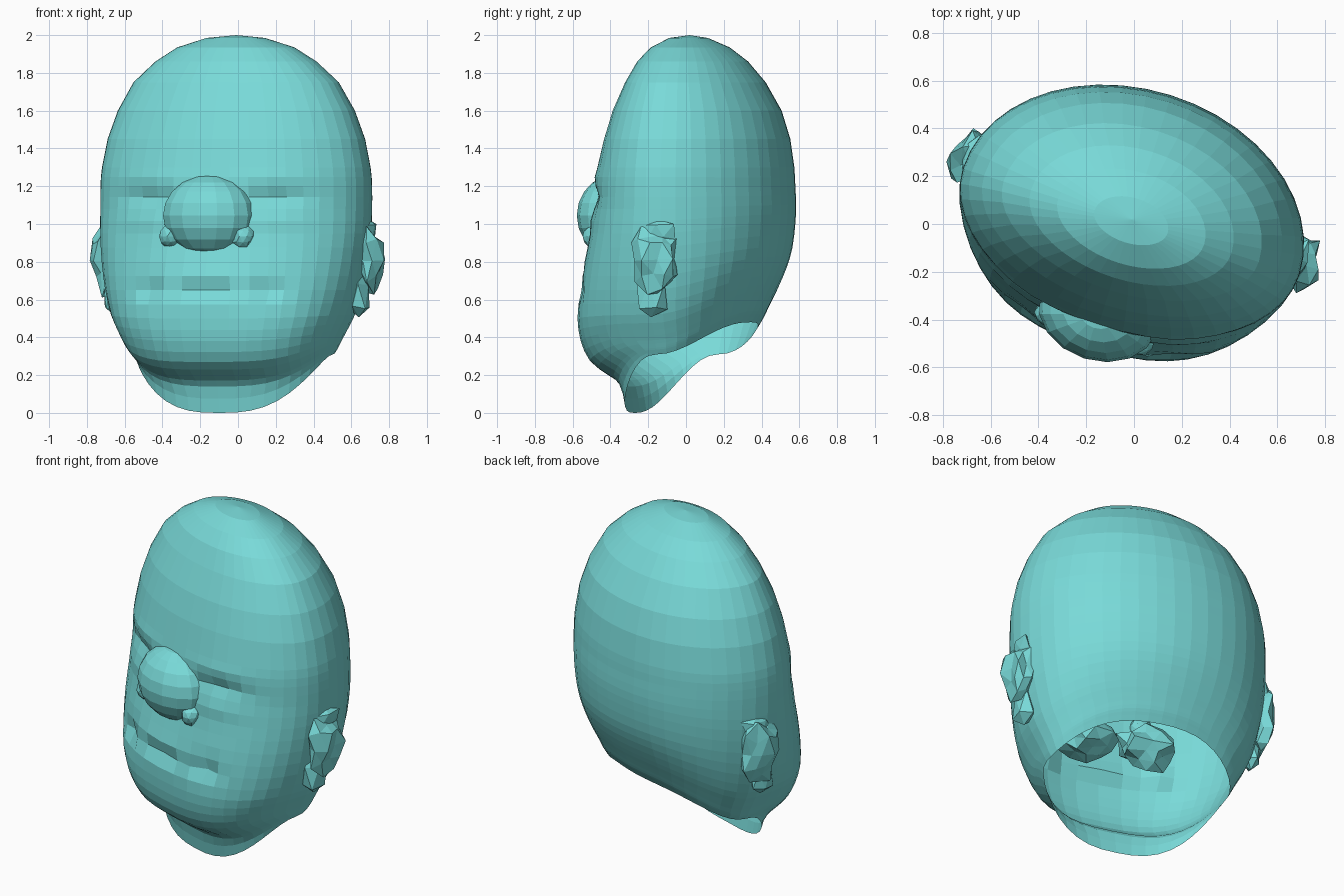
import bpy, bmesh, math, random
from mathutils import Matrix, Vector

if "Cube" in bpy.data.objects:
    bpy.data.objects.remove(bpy.data.objects["Cube"])

random.seed(4)
# The whole head is turned a little about the vertical axis
TURN = Matrix.Translation((-0.015, 0, 0)) @ Matrix.Rotation(math.radians(-17.5), 4, 'Z')
SEG = 44

# Matching meridians of the skull (radius, height), crown to neck rim
FRONT = [(.09, 1.985), (.18, 1.935), (.245, 1.86), (.30, 1.75), (.365, 1.6), (.41, 1.45), (.44, 1.3),
         (.457, 1.2), (.465, 1.08), (.48, .95), (.51, .8), (.535, .65), (.55, .5),
         (.54, .38), (.49, .27), (.39, .195), (.325, .14), (.295, .0)]
SIDE = [(.16, 1.985), (.32, 1.935), (.44, 1.86), (.56, 1.75), (.645, 1.6), (.70, 1.45), (.73, 1.3),
        (.738, 1.2), (.738, 1.08), (.734, .95), (.718, .8), (.69, .65), (.65, .52),
        (.61, .44), (.58, .385), (.565, .355), (.555, .335), (.54, .31)]
BACK = [(.10, 1.985), (.21, 1.935), (.305, 1.86), (.395, 1.75), (.48, 1.6), (.525, 1.45), (.545, 1.3),
        (.55, 1.2), (.555, 1.1), (.55, 1.0), (.535, .88), (.505, .78), (.46, .68),
        (.43, .62), (.41, .58), (.39, .54), (.37, .51), (.35, .48)]


def smooth(points):
    """Catmull-Rom resampling, coarse on the skull and finer on the face."""
    p = [Vector(q) for q in points]
    p = [2 * p[0] - p[1]] + p + [2 * p[-1] - p[-2]]
    out = []
    for i in range(1, len(p) - 2):
        sub = 1 if i < 7 else 2
        for k in range(sub):
            t = k / sub
            a, b, c, d = p[i - 1:i + 3]
            out.append(0.5 * (2 * b + (c - a) * t + (2 * a - 5 * b + 4 * c - d) * t * t
                              + (3 * b - a - 3 * c + d) * t ** 3))
    return out + [p[-2]]


def bump(x, z, cx, cz, wx, wz):
    return math.exp(-((abs(x) - cx) / wx) ** 2 - ((z - cz) / wz) ** 2)


def face_relief(x, z):
    """Forward offset of the face: brow, sockets, lids, lips, mouth creases."""
    return (0.012 * bump(x, z, .34, 1.25, .2, .06)
            - 0.030 * bump(x, z, .34, 1.14, .15, .05)
            + 0.012 * bump(x, z, .34, 1.03, .16, .06)
            + 0.018 * bump(x, z, 0, .74, .2, .06)
            - 0.025 * bump(x, z, 0, .655, .16, .03)
            - 0.05 * bump(x, z, .35, .66, .05, .05)
            + 0.012 * bump(x, z, 0, .56, .25, .06))


def add_object(name, bm):
    me = bpy.data.meshes.new(name)
    bm.to_mesh(me)
    bm.free()
    ob = bpy.data.objects.new(name, me)
    ob.matrix_world = TURN
    bpy.context.collection.objects.link(ob)
    me.materials.append(skin)
    return ob


def lump(name, loc, size, jitter=0.0, level=2, tilt=0.0):
    """Faceted ellipsoid, optionally crumpled."""
    bm = bmesh.new()
    bmesh.ops.create_icosphere(bm, subdivisions=level, radius=1)
    for v in bm.verts:
        v.co *= 1 + random.uniform(-jitter, jitter)
    m = Matrix.Translation(loc) @ Matrix.Rotation(tilt, 4, 'X') @ Matrix.Diagonal((*size, 1))
    bm.transform(m)
    return add_object(name, bm)


skin = bpy.data.materials.new("skin")
skin.diffuse_color = (0.19, 0.70, 0.69, 1)
skin.use_nodes = True
skin.node_tree.nodes["Principled BSDF"].inputs["Base Color"].default_value = skin.diffuse_color

# Head shell, open at the slanted neck rim
bm = bmesh.new()
rings = []
for f, s, b in zip(smooth(FRONT), smooth(SIDE), smooth(BACK)):
    ring = []
    jaw = max(0, min(1, (1.1 - f.y) / 0.6))
    neck = max(0, min(1, (0.22 - f.y) / 0.15))      # rounder again towards the rim
    square = 2 + 0.5 * jaw * (1 - 0.6 * neck)
    for i in range(SEG):
        a = 2 * math.pi * i / SEG
        sn, cs = math.sin(a), math.cos(a)
        front = cs > 0
        e = 2 / square if front else 1
        end = f if front else b
        x = s.x * math.copysign(abs(sn) ** e, sn)
        y = -end.x * math.copysign(abs(cs) ** e, cs)
        w = abs(sn) ** (3 - 0.4 * neck if front else 3)
        z = s.y * w + end.y * (1 - w)
        if front:
            y -= face_relief(x, z) * min(1, 2 * cs)
        ring.append(bm.verts.new((x, y + 0.01, z)))
    rings.append(ring)
crown = bm.verts.new((0, 0.02, 2.0))
for i in range(SEG):
    j = (i + 1) % SEG
    bm.faces.new((crown, rings[0][i], rings[0][j]))
    for r0, r1 in zip(rings, rings[1:]):
        bm.faces.new((r0[i], r1[i], r1[j], r0[j]))
bmesh.ops.recalc_face_normals(bm, faces=bm.faces)
add_object("head_shell", bm)

# Bulbous nose, open at the back where it meets the face
bm = bmesh.new()
bmesh.ops.create_uvsphere(bm, u_segments=16, v_segments=10, radius=1)
for v in bm.verts:
    v.co = (v.co.x * .255 - .015, -.40 + v.co.y * .195, 1.045 + v.co.z * .215)
bmesh.ops.delete(bm, geom=[v for v in bm.verts if v.co.y > -.39], context='VERTS')
add_object("nose", bm)

for sx, label in ((-1, "left"), (1, "right")):
    lump("nostril_wing_" + label, (sx * .2 - .015, -.455, .935), (.06, .055, .06), 0.1)
    # Crumpled ear: broad body, upper tip and narrower lobe
    lump("ear_" + label, (sx * .72, .06, .81), (.085, .12, .18), 0.28, 2, 0.05)
    lump("ear_tip_" + label, (sx * .72, .07, .96), (.04, .1, .08), 0.25, 1)
    lump("ear_lobe_" + label, (sx * .68, .02, .62), (.06, .08, .13), 0.25, 1)
    # Crumpled pocket inside the head, seen through the neck opening
    lump("inner_pocket_" + label, (sx * .18, -.29, .70), (.16, .12, .12), 0.28)
